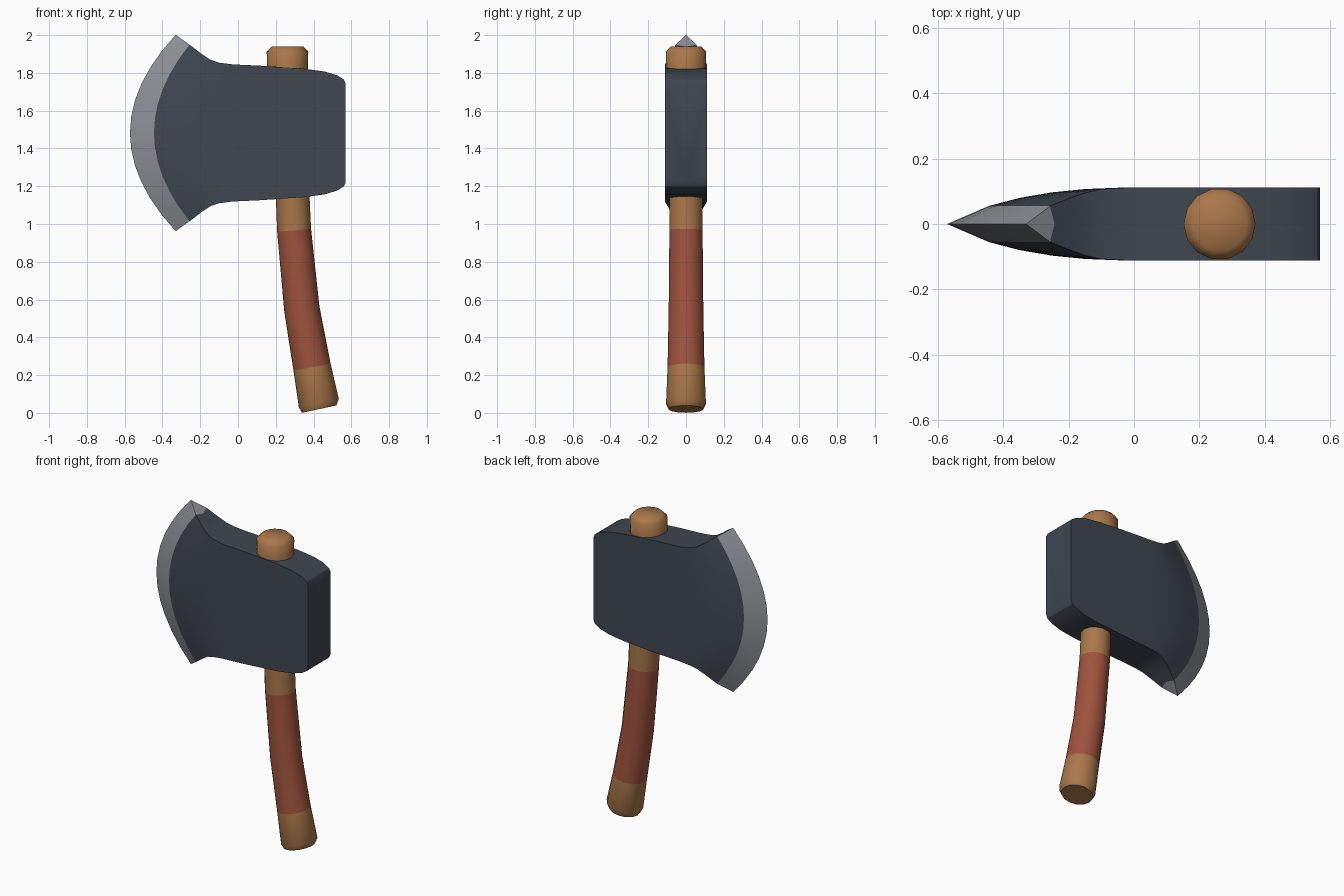
import bpy, bmesh, math
from mathutils import Vector

if "Cube" in bpy.data.objects:
    bpy.data.objects.remove(bpy.data.objects["Cube"])


def material(name, colour):
    m = bpy.data.materials.new(name)
    m.diffuse_color = (*colour, 1)
    m.use_nodes = True
    m.node_tree.nodes["Principled BSDF"].inputs["Base Color"].default_value = m.diffuse_color
    return m


wood = material("wood", (0.40, 0.185, 0.068))
grip = material("red grip", (0.34, 0.085, 0.045))
steel = material("dark steel", (0.050, 0.062, 0.082))
edge = material("sharpened edge", (0.27, 0.28, 0.31))


def finish(bm, name, mats, angle):
    bmesh.ops.recalc_face_normals(bm, faces=bm.faces)
    mesh = bpy.data.meshes.new(name)
    bm.to_mesh(mesh)
    bm.free()
    for m in mats:
        mesh.materials.append(m)
    ob = bpy.data.objects.new(name, mesh)
    bpy.context.collection.objects.link(ob)
    bpy.ops.object.select_all(action='DESELECT')
    ob.select_set(True)
    bpy.context.view_layer.objects.active = ob
    bpy.ops.object.shade_smooth_by_angle(angle=math.radians(angle))
    return ob


# Axe head: closed sections from blade to poll
# (x at top and bottom, x at mid height, half height, half thickness)
sections = [
    (-0.33, -0.572, 0.52, 0.0), (-0.257, -0.445, 0.467, 0.055),
    (-0.195, -0.35, 0.42, 0.080), (-0.145, -0.25, 0.387, 0.097),
    (-0.10, -0.15, 0.372, 0.107), (-0.03, -0.05, 0.363, 0.111),
    (0.12, 0.12, 0.356, 0.112), (0.35, 0.35, 0.340, 0.112),
    (0.46, 0.46, 0.325, 0.112), (0.525, 0.525, 0.305, 0.112),
    (0.56, 0.56, 0.283, 0.112), (0.57, 0.57, 0.262, 0.112)]
ROWS, MID_Z = 12, 1.482
bm = bmesh.new()
loops = []
for i, (x_end, x_mid, hh, th) in enumerate(sections):
    def side(sign):
        ts = [-1 + 2 * r / ROWS for r in range(ROWS + 1)]
        return [bm.verts.new((x_mid + (x_end - x_mid) * t * t, sign * th, MID_Z + hh * t)) for t in ts]
    bulge = 0.014 if i == 1 else 0
    front, back = side(-1), side(1)
    top = bm.verts.new((x_end + bulge, 0, MID_Z + hh - bulge * 0.7))
    bottom = bm.verts.new((x_end + bulge, 0, MID_Z - hh + bulge * 0.7))
    loops.append(front + [top] + back[::-1] + [bottom])
n = len(loops[0])
for i in range(len(loops) - 1):
    a, b = loops[i], loops[i + 1]
    for k in range(n):
        j = (k + 1) % n
        f = bm.faces.new((a[k], a[j], b[j], b[k]))
        f.material_index = 1 if i == 0 else 0
bm.faces.new(loops[-1])
bmesh.ops.remove_doubles(bm, verts=bm.verts, dist=0.0005)
head = finish(bm, "axe_head", [steel, edge], 32)
# keep the grind line of the blade crisp
for e in head.data.edges:
    users = [p.material_index for p in head.data.polygons if e.key in p.edge_keys]
    if len(set(users)) > 1:
        e.use_edge_sharp = True

# Handle: tilted rings down a curved axis (x, z, radius, tilt)
rings = [
    (0.262, 1.94, 0.082, 0), (0.262, 1.912, 0.110, 0), (0.262, 1.80, 0.108, 0),
    (0.288, 1.18, 0.089, 3), (0.297, 0.967, 0.090, 5), (0.338, 0.55, 0.094, 9),
    (0.392, 0.242, 0.100, 11), (0.428, 0.052, 0.108, 12), (0.430, 0.020, 0.093, 12)]
SIDES = 14
bm = bmesh.new()
loops = []
for x, z, r, tilt in rings:
    u = Vector((math.cos(math.radians(tilt)), 0, math.sin(math.radians(tilt))))
    loops.append([bm.verts.new(Vector((x, 0, z)) + u * r * math.cos(a) + Vector((0, r * math.sin(a), 0)))
                  for a in (2 * math.pi * k / SIDES for k in range(SIDES))])
for i in range(len(loops) - 1):
    a, b = loops[i], loops[i + 1]
    for k in range(SIDES):
        j = (k + 1) % SIDES
        f = bm.faces.new((a[k], a[j], b[j], b[k]))
        f.material_index = 1 if i in (4, 5) else 0
bm.faces.new(loops[0])
bm.faces.new(loops[-1])
finish(bm, "handle", [wood, grip], 50)
